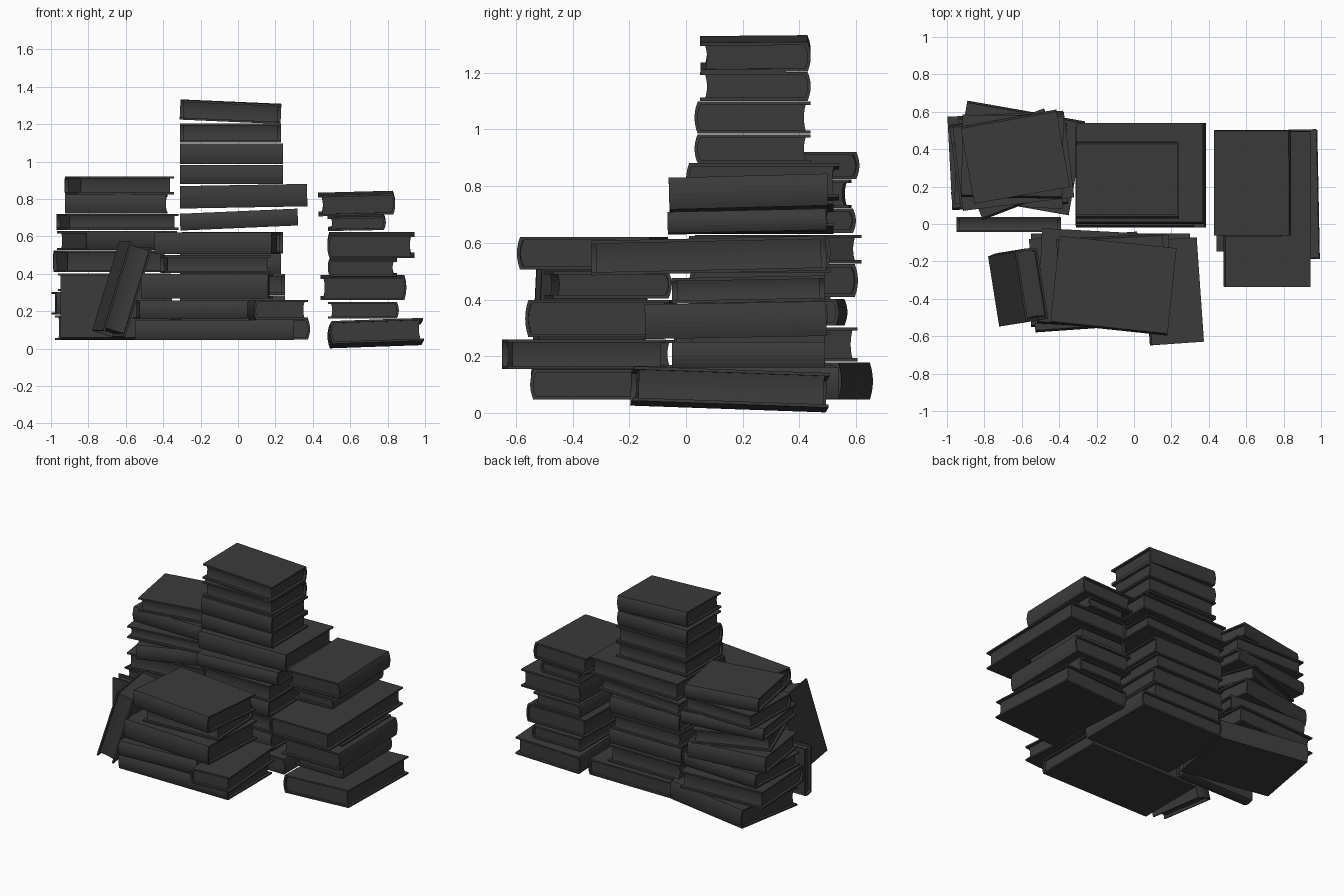
import bpy, bmesh, math
from mathutils import Matrix, Euler

if "Cube" in bpy.data.objects:
    bpy.data.objects.remove(bpy.data.objects["Cube"])

dark = bpy.data.materials.new("dark_grey")
dark.diffuse_color = (0.043, 0.043, 0.043, 1)
dark.use_nodes = True
dark.node_tree.nodes["Principled BSDF"].inputs["Base Color"].default_value = dark.diffuse_color

SPINE_TURN = {'+x': 0, '+y': 90, '-x': 180, '-y': 270}
T = 0.011       # cover thickness
INSET = 0.018   # overhang of covers past the pages


def prism(bm, profile, length):
    """Extrude an x-z profile along y, centred."""
    bottom = [bm.verts.new((x, -length / 2, z)) for x, z in profile]
    face = bm.faces.new(bottom)
    ext = bmesh.ops.extrude_face_region(bm, geom=[face])
    moved = [g for g in ext['geom'] if isinstance(g, bmesh.types.BMVert)]
    bmesh.ops.translate(bm, verts=moved, vec=(0, length, 0))


def arc(x, half, bulge, n=6):
    """Shallow curve running from z=-half to z=+half."""
    pts = []
    for i in range(n + 1):
        t = -1 + 2 * i / n
        pts.append((x + bulge * (1 - t * t), half * t))
    return pts


def book(name, spine, loc, size, rot=(0, 0, 0)):
    sx, sy, h = size
    w, length = (sx, sy) if spine[1] == 'x' else (sy, sx)
    bulge = 0.011
    xs, k, f = w / 2 - bulge, h / 2, -w / 2
    bm = bmesh.new()
    # wrap-round cover with rounded spine
    outer = arc(xs, k, bulge)
    inner = arc(xs - T, k - T, bulge)[::-1]
    prism(bm, [(f, -k)] + outer + [(f, k), (f, k - T)] + inner + [(f, -k + T)], length)
    # page block with hollow fore edge
    prism(bm, arc(xs - T, k - T, bulge) + arc(f + INSET, k - T, 0.006)[::-1],
          length - 2 * INSET)
    bmesh.ops.recalc_face_normals(bm, faces=bm.faces)
    turn = Matrix.Rotation(math.radians(SPINE_TURN[spine]), 4, 'Z')
    tilt = Euler([math.radians(a) for a in rot]).to_matrix().to_4x4()
    bm.transform(Matrix.Translation(loc) @ tilt @ turn)
    me = bpy.data.meshes.new(name)
    bm.to_mesh(me)
    bm.free()
    me.materials.append(dark)
    ob = bpy.data.objects.new(name, me)
    bpy.context.collection.objects.link(ob)


def stack(name, rows):
    for i, row in enumerate(rows):
        book(f"{name}_book_{i + 1}", *row)


# right stack, spines alternate left and right
stack("right_stack", [
    ('-x', (.735, .155, .083), (.5, .69, .122), (-2, -2, 1.2)),
    ('+x', (.67, .22, .205), (.38, .54, .09)),
    ('+x', (.67, .175, .327), (.46, .64, .122), (1, 0, 0)),
    ('-x', (.665, .22, .435), (.37, .54, .09), (1, 0, 0)),
    ('-x', (.71, .08, .555), (.465, .83, .122), (1.2, 0, 0)),
    ('+x', (.635, .215, .675), (.31, .56, .075), (1.2, -1, 0)),
    ('+x', (.635, .22, .776), (.41, .56, .112), (1.5, -1.5, 0)),
])

# tall middle stack
stack("middle_stack", [
    ('+x', (.04, .26, .105), (.69, .56, .11)),
    ('-y', (-.03, .26, .225), (.56, .5, .12)),
    ('+y', (-.03, .26, .343), (.56, .48, .11)),
    ('-y', (-.04, .26, .453), (.54, .5, .105)),
    ('+y', (-.03, .26, .567), (.54, .5, .115)),
    ('-y', (.005, .25, .69), (.63, .54, .09), (0, -2.5, 0)),
    ('-y', (.03, .27, .815), (.68, .54, .12), (0, -1, 0)),
    ('-y', (-.035, .235, .932), (.55, .41, .102)),
    ('-y', (-.035, .235, 1.042), (.55, .41, .112)),
    ('+y', (-.04, .245, 1.152), (.54, .39, .102)),
    ('+y', (-.04, .245, 1.267), (.54, .39, .105), (.5, 2.5, 0)),
])

# untidy left stack
stack("left_stack", [
    ('+y', (-.62, .353, .112), (.64, .51, .13), (0, 0, -10)),
    ('-y', (-.675, .34, .242), (.62, .5, .12), (0, 0, 3)),
    ('+y', (-.66, .325, .355), (.58, .46, .095), (0, 0, -3)),
    ('+y', (-.68, .345, .467), (.56, .45, .115), (0, 0, 8)),
    ('-y', (-.645, .32, .578), (.52, .44, .1), (0, 0, 21)),
    ('+y', (-.645, .335, .678), (.6, .46, .085), (0, 0, 7)),
    ('-y', (-.65, .36, .773), (.54, .44, .1), (0, 0, -1)),
    ('+y', (-.635, .36, .873), (.52, .42, .095), (0, 0, 10)),
])

# low front stack
stack("front_stack", [
    ('-y', (-.125, -.3, .1), (.85, .5, .105)),
    ('-y', (-.255, -.31, .208), (.58, .5, .1), (0, 0, 4)),
    ('-y', (-.165, -.295, .333), (.68, .51, .13), (0, 0, -3)),
    ('+y', (-.12, -.275, .452), (.57, .42, .095), (0, 0, 3)),
    ('-y', (-.11, -.33, .563), (.63, .47, .115), (0, 0, -6)),
])
book("front_right_low_book", '-x', (.21, -.36, .207), (.29, .56, .105), (0, 0, 4))

# book standing on edge in front of the left stack, and one leaning on it
book("upright_book", '-y', (-.67, -.003, .22), (.56, .34, .08), (90, 0, 0))
book("leaning_book", '+y', (-.62, -.335, .318), (.5, .39, .125), (0, -73, 9))
